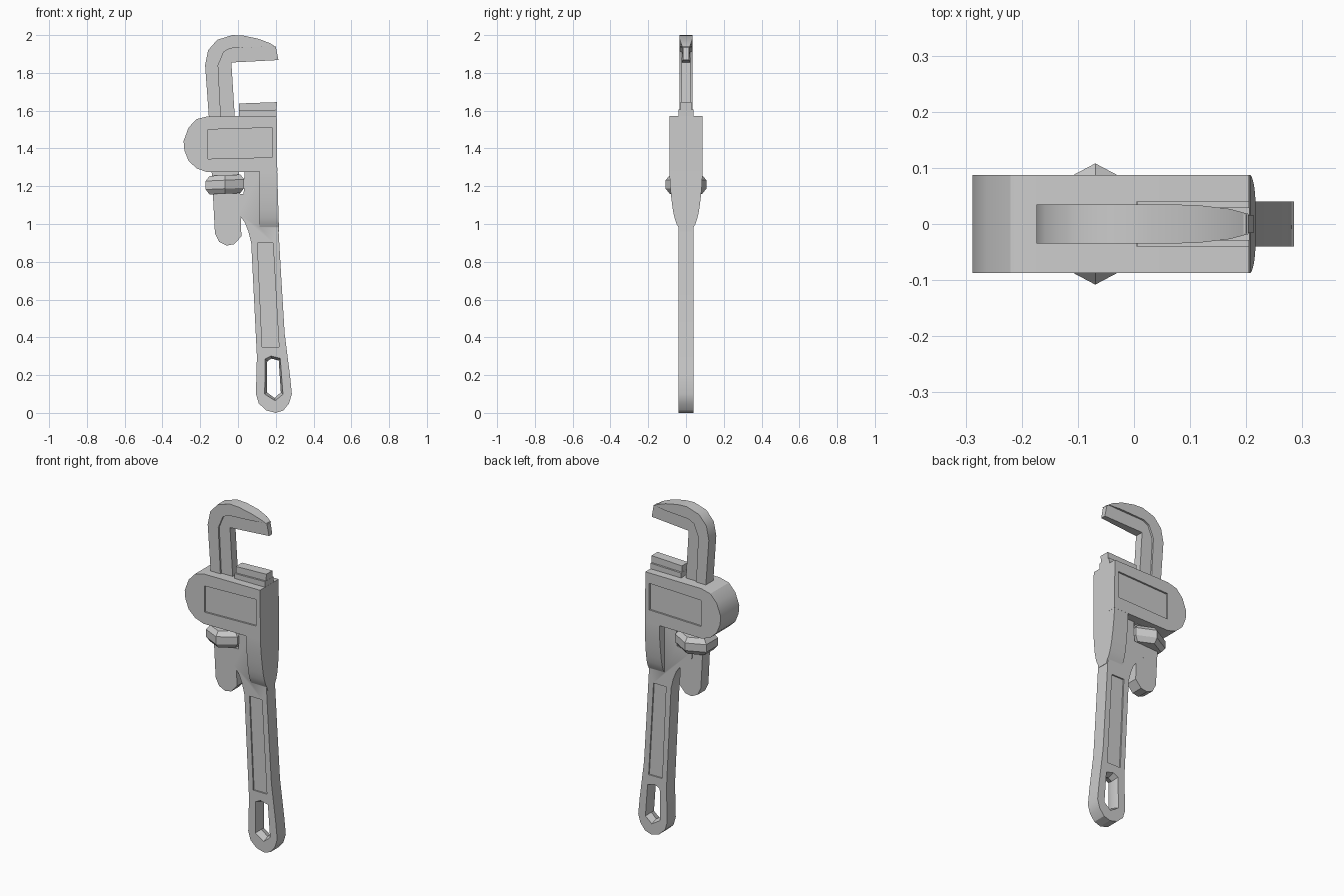
import bpy, bmesh, math


def loft(name, rings):
    """Solid skinned through rings of equal point count, capped at both ends."""
    bm = bmesh.new()
    vs = [[bm.verts.new(p) for p in r] for r in rings]
    n = len(rings[0])
    for a, b in zip(vs, vs[1:]):
        for i in range(n):
            j = (i + 1) % n
            bm.faces.new((a[i], a[j], b[j], b[i]))
    bm.faces.new(vs[0])
    bm.faces.new(vs[-1])
    bmesh.ops.recalc_face_normals(bm, faces=bm.faces)
    me = bpy.data.meshes.new(name)
    bm.to_mesh(me)
    bm.free()
    ob = bpy.data.objects.new(name, me)
    bpy.context.collection.objects.link(ob)
    return ob


def slab(name, pts, h, y0=0.0):
    """Extrude an (x, z[, half width]) profile along y."""
    return loft(name, [[(p[0], y0 + s * (p[2] if len(p) > 2 else h), p[1]) for p in pts]
                       for s in (-1, 1)])


def boolean(ob, tool, op):
    m = ob.modifiers.new(op, 'BOOLEAN')
    m.operation, m.object, m.solver = op, tool, 'EXACT'
    bpy.context.view_layer.objects.active = ob
    bpy.ops.object.modifier_apply(modifier=m.name)
    bpy.data.objects.remove(tool)


def recess(ob, pts, surface, depth):
    for s in (-1, 1):
        boolean(ob, slab("panel_cutter", pts, 0.05, s * (surface - depth + 0.05)), 'DIFFERENCE')


def smooth(ob, angle=32):
    bpy.ops.object.select_all(action='DESELECT')
    ob.select_set(True)
    bpy.context.view_layer.objects.active = ob
    bpy.ops.object.shade_smooth_by_angle(angle=math.radians(angle))


# Handle with the web that reaches behind the nut
handle = slab("handle_body", [
    (0.095, 0.1), (0.11, 0.05), (0.15, 0.013), (0.2, 0), (0.24, 0.013), (0.27, 0.05),
    (0.285, 0.1), (0.275, 0.2), (0.247, 0.42), (0.23, 0.7), (0.214, 0.98), (0.2, 1.3),
    (0.035, 1.3), (0.03, 1.16), (-0.07, 1.155), (-0.065, 1.11), (0.0, 1.055),
    (0.035, 1.01), (0.055, 0.96), (0.07, 0.9), (0.08, 0.7), (0.1, 0.3)], 0.04)

# Tapered hanging hole
hole = [(0.145, 0.285), (0.175, 0.3), (0.223, 0.288), (0.237, 0.1), (0.196, 0.065), (0.142, 0.1)]
boolean(handle, loft("hole_cutter", [
    [(0.19 + (x - 0.19) * k, y, 0.185 + (z - 0.185) * (1 + k) / 2) for x, z in hole]
    for y, k in ((-0.05, 1.08), (0, 0.78), (0.05, 1.08))]), 'DIFFERENCE')
recess(handle, [(0.128, 0.35), (0.217, 0.35), (0.185, 0.9), (0.103, 0.9)], 0.04, 0.008)

# Thick neck flaring out to the housing width
flare = [(0.03, 0.96), (0.041, 0.985), (0.05, 1.0), (0.06, 1.03), (0.069, 1.07),
         (0.077, 1.13), (0.083, 1.19), (0.0865, 1.25), (0.0865, 1.31)]
neck_yz = flare + [(-y, z) for y, z in reversed(flare)]
neck = loft("neck", [[(x0 - 0.03 * (z - 1.0) * (x0 > 0.2), y, z) for y, z in neck_yz]
                     for x0 in (0.114, 0.216)])
boolean(handle, neck, 'UNION')

# Housing with rounded left end and sunken side panels
housing = slab("housing", [
    (0.205, 1.572), (-0.16, 1.57), (-0.22, 1.555), (-0.262, 1.51), (-0.288, 1.44),
    (-0.284, 1.39), (-0.262, 1.335), (-0.22, 1.295), (-0.165, 1.275), (0.208, 1.278)], 0.087)
recess(housing, [(-0.16, 1.5), (0.18, 1.51), (0.18, 1.353), (-0.16, 1.345)], 0.087, 0.01)
boolean(handle, housing, 'UNION')
smooth(handle)

# Heel jaw: wide foot and narrow bite
slab("heel_jaw_foot", [(0.004, 1.56), (0.204, 1.56), (0.205, 1.605), (0.005, 1.6)], 0.04)
slab("heel_jaw", [(0.006, 1.59), (0.204, 1.59), (0.206, 1.645), (0.006, 1.638)], 0.029)

# Hook jaw: thick outer spine, thin inner bite, thinning to the tip
spine = slab("hook_jaw_spine", [
    (-0.153, 1.55), (-0.174, 1.84), (-0.158, 1.92), (-0.11, 1.975), (-0.03, 2.0), (0.03, 1.997),
    (0.11, 1.98, 0.034), (0.17, 1.957, 0.027), (0.204, 1.935, 0.018), (0.19, 1.942, 0.02),
    (0.12, 1.938, 0.032), (-0.04, 1.93), (-0.075, 1.912), (-0.105, 1.84), (-0.09, 1.55)], 0.035)
smooth(spine)
slab("hook_jaw_bite", [
    (-0.1, 1.55), (-0.115, 1.84), (-0.08, 1.92), (-0.04, 1.94), (0.12, 1.95), (0.2, 1.94, 0.017),
    (0.214, 1.868, 0.015), (-0.035, 1.855), (-0.016, 1.55)], 0.025)

# Shank of the hook jaw below the housing
shank = slab("hook_shank", [
    (-0.14, 1.29), (-0.122, 0.95), (-0.1, 0.905), (-0.06, 0.886), (-0.02, 0.893),
    (0.018, 0.935), (0.005, 1.29)], 0.035)
smooth(shank)

# Hexagonal adjusting nut with chamfered rims
loft("adjusting_nut", [
    [(-0.069 + 0.102 * k * math.sin(a) / math.sin(math.pi / 3), 0.108 * k * math.cos(a),
      z + 0.05 * k * 0.102 * math.sin(a))
     for a in (i * math.pi / 3 for i in range(6))]
    for z, k in ((1.16, 0.8), (1.187, 1), (1.232, 1), (1.258, 0.8))])
